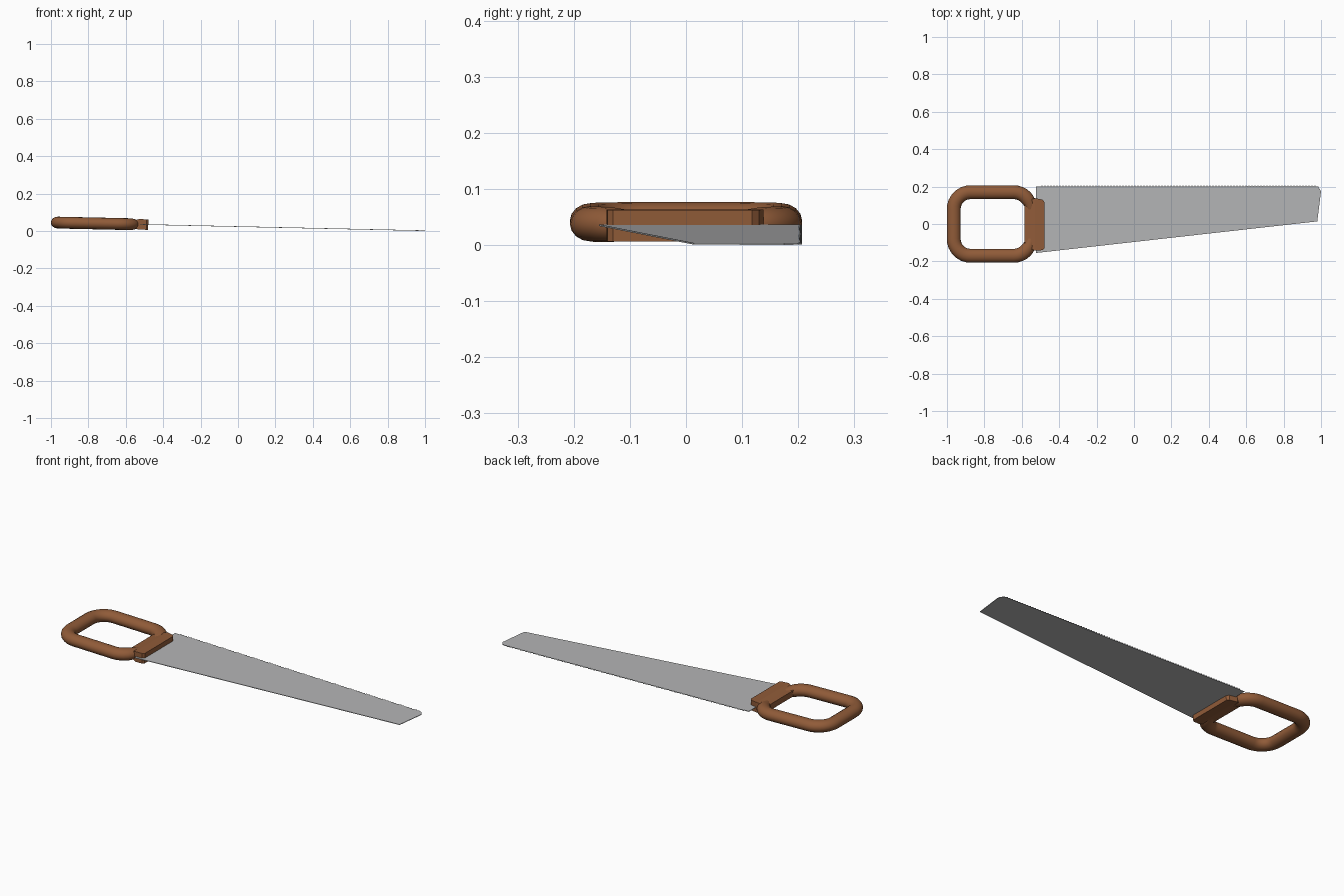
import bpy, bmesh, math

cube = bpy.data.objects.get("Cube")
if cube:
    bpy.data.objects.remove(cube)

TILT, LIFT = 0.022, 0.0238   # the saw rests on its blade tip and handle


def material(name, rgb, rough):
    m = bpy.data.materials.new(name)
    m.use_nodes = True
    m.diffuse_color = (*rgb, 1)
    bsdf = m.node_tree.nodes["Principled BSDF"]
    bsdf.inputs["Base Color"].default_value = (*rgb, 1)
    bsdf.inputs["Roughness"].default_value = rough
    return m


wood = material("brown wood", (0.28, 0.105, 0.04), 0.6)
steel = material("grey steel", (0.46, 0.465, 0.47), 0.5)


def place(name, bm, mat, smooth=None):
    bmesh.ops.recalc_face_normals(bm, faces=bm.faces)
    mesh = bpy.data.meshes.new(name)
    bm.to_mesh(mesh)
    bm.free()
    mesh.materials.append(mat)
    ob = bpy.data.objects.new(name, mesh)
    bpy.context.collection.objects.link(ob)
    ob.location.z = LIFT
    ob.rotation_euler.y = TILT
    if smooth:
        bpy.ops.object.select_all(action='DESELECT')
        ob.select_set(True)
        bpy.context.view_layer.objects.active = ob
        bpy.ops.object.shade_smooth_by_angle(angle=math.radians(smooth))
    return ob


# Blade: tapering outline with a row of fine teeth, extruded to a thin sheet
outline = [(-0.525, 0.2), (-0.525, -0.155), (0.98, 0.014), (1.0, 0.175), (0.985, 0.2)]
teeth, start, end = 92, 0.975, -0.5
step = (end - start) / teeth
for i in range(teeth):
    x = start + i * step
    outline += [(x, 0.2), (x + step / 2, 0.207)]
outline.append((end, 0.2))
bm = bmesh.new()
sheet = bm.faces.new([bm.verts.new((x, y, -0.0015)) for x, y in outline])
grown = bmesh.ops.extrude_face_region(bm, geom=[sheet])["geom"]
bmesh.ops.translate(bm, vec=(0, 0, 0.003),
                    verts=[v for v in grown if isinstance(v, bmesh.types.BMVert)])
place("blade", bm, steel)


# Grip: round tube swept round a rounded rectangle, its ends slimming into the block
def grip_path():
    half, left, right, r = 0.17, -0.964, -0.553, 0.09
    pts = [(right, -0.06, 0.5)]
    for cx, cy, a0 in ((right - r, -half + r, 0), (left + r, -half + r, -90),
                       (left + r, half - r, -180), (right - r, half - r, -270)):
        for k in range(9):
            a = math.radians(a0 - k * 90 / 8)
            x, y = cx + r * math.cos(a), cy + r * math.sin(a)
            slim = 1 - 0.3 * max(0, (x - right + 0.03) / 0.03) * max(0, 1 - (abs(y) - 0.08) / 0.06)
            pts.append((x, y, slim))
    pts.append((right, 0.06, 0.5))
    return pts


path, sides = grip_path(), 16
bm = bmesh.new()
rings = []
for i, (x, y, s) in enumerate(path):
    ax, ay, _ = path[max(i - 1, 0)]
    bx, by, _ = path[min(i + 1, len(path) - 1)]
    length = math.hypot(bx - ax, by - ay)
    nx, ny = (by - ay) / length, -(bx - ax) / length
    ring = []
    for k in range(sides):
        a = math.tau * k / sides
        w, h = 0.037 * s * math.cos(a), 0.0315 * s * math.sin(a)
        ring.append(bm.verts.new((x + nx * w, y + ny * w, h)))
    rings.append(ring)
for p, q in zip(rings, rings[1:]):
    for k in range(sides):
        n = (k + 1) % sides
        bm.faces.new((p[k], p[n], q[n], q[k]))
bm.faces.new(rings[0])
bm.faces.new(rings[-1])
place("grip", bm, wood, 50)

# Block: flares from the inside of the grip to a flat clamp over the blade
sections = [(-0.586, 0.118, -0.118, 0.016), (-0.56, 0.128, -0.13, 0.02),
            (-0.53, 0.138, -0.142, 0.028), (-0.49, 0.13, -0.14, 0.028),
            (-0.48, 0.118, -0.13, 0.028)]
bm = bmesh.new()
loops = [[bm.verts.new((x, y, z)) for y, z in ((lo, -h), (hi, -h), (hi, h), (lo, h))]
         for x, hi, lo, h in sections]
for p, q in zip(loops, loops[1:]):
    for k in range(4):
        n = (k + 1) % 4
        bm.faces.new((p[k], p[n], q[n], q[k]))
bm.faces.new(loops[0])
bm.faces.new(loops[-1])
place("blade_block", bm, wood)
